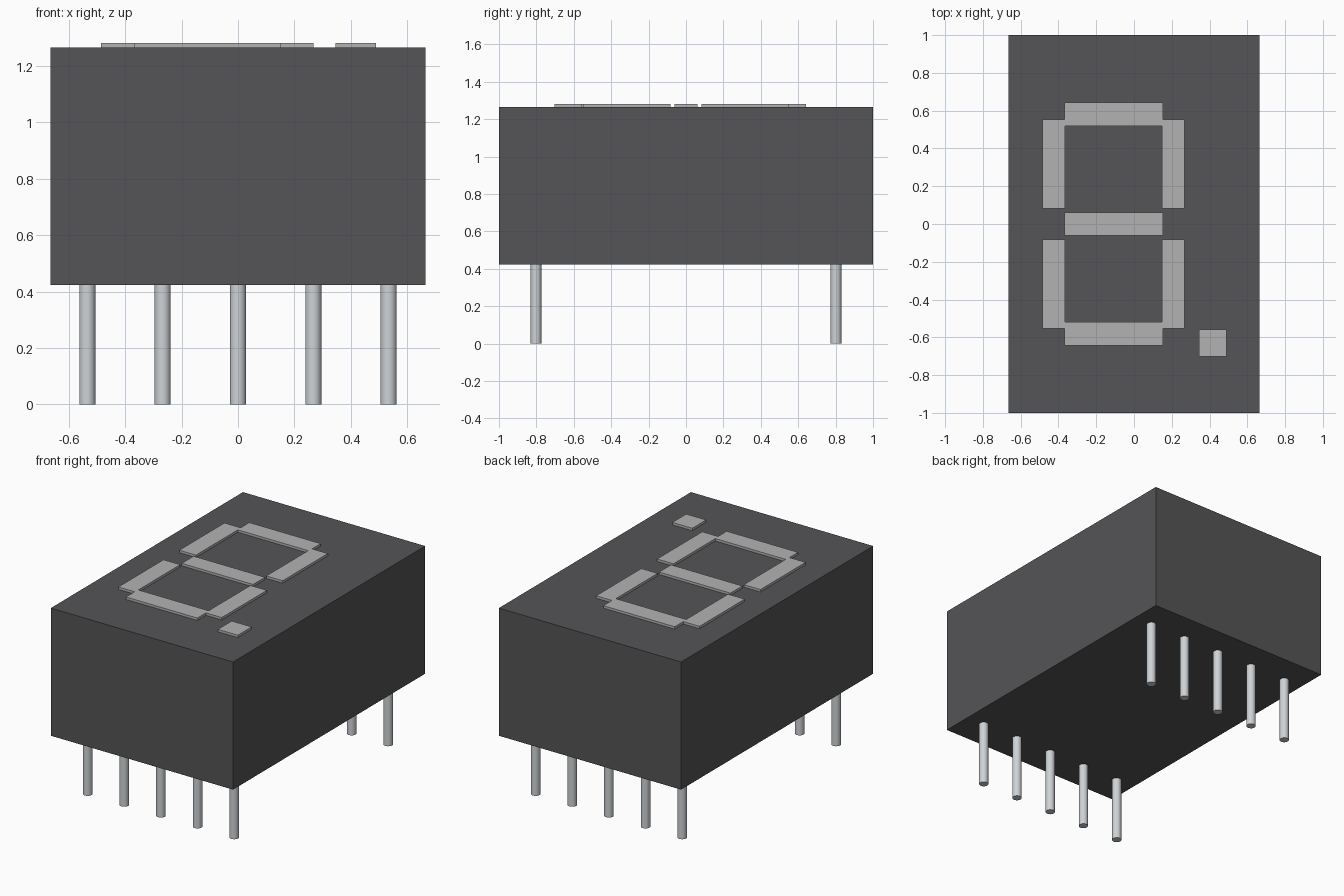
import bpy
import math

if "Cube" in bpy.data.objects:
    bpy.data.objects.remove(bpy.data.objects["Cube"])


def material(name, rgb):
    m = bpy.data.materials.new(name)
    m.diffuse_color = (*rgb, 1)
    m.use_nodes = True
    m.node_tree.nodes["Principled BSDF"].inputs["Base Color"].default_value = m.diffuse_color
    return m


DARK = material("dark_plastic", (0.09, 0.09, 0.095))
LENS = material("segment_grey", (0.45, 0.45, 0.45))
METAL = material("pin_metal", (0.62, 0.65, 0.67))


def box(name, x0, x1, y0, y1, z0, z1, mat):
    bpy.ops.mesh.primitive_cube_add(size=1)
    o = bpy.context.object
    o.name = name
    o.location = ((x0 + x1) / 2, (y0 + y1) / 2, (z0 + z1) / 2)
    o.scale = (x1 - x0, y1 - y0, z1 - z0)
    bpy.ops.object.transform_apply(location=False, rotation=False, scale=True)
    o.data.materials.append(mat)
    return o


BOTTOM, TOP, FACE = 0.424, 1.265, 1.281

# Housing
box("housing", -0.664, 0.664, -1, 1, BOTTOM, TOP, DARK)


def segment(name, x0, x1, y0, y1):
    box(name, x0, x1, y0, y1, TOP, FACE, LENS)


# Horizontal display segments
for name, y in (("top", 0.58), ("middle", 0.0), ("bottom", -0.58)):
    segment(f"segment_{name}", -0.367, 0.153, y - 0.062, y + 0.062)

# Vertical display segments
for side, x0, x1 in (("left", -0.485, -0.364), ("right", 0.149, 0.268)):
    segment(f"segment_upper_{side}", x0, x1, 0.082, 0.552)
    segment(f"segment_lower_{side}", x0, x1, -0.552, -0.082)

# Decimal point
segment("decimal_point", 0.345, 0.490, -0.702, -0.558)

# Two rows of five pins
for row, y in (("front", -0.802), ("back", 0.802)):
    for i in range(5):
        bpy.ops.mesh.primitive_cylinder_add(
            vertices=24, radius=0.0285, depth=BOTTOM + 0.01,
            location=((i - 2) * 0.267, y, (BOTTOM + 0.01) / 2))
        pin = bpy.context.object
        pin.name = f"pin_{row}_{i + 1}"
        pin.data.materials.append(METAL)
        bpy.ops.object.shade_smooth_by_angle(angle=math.radians(40))
